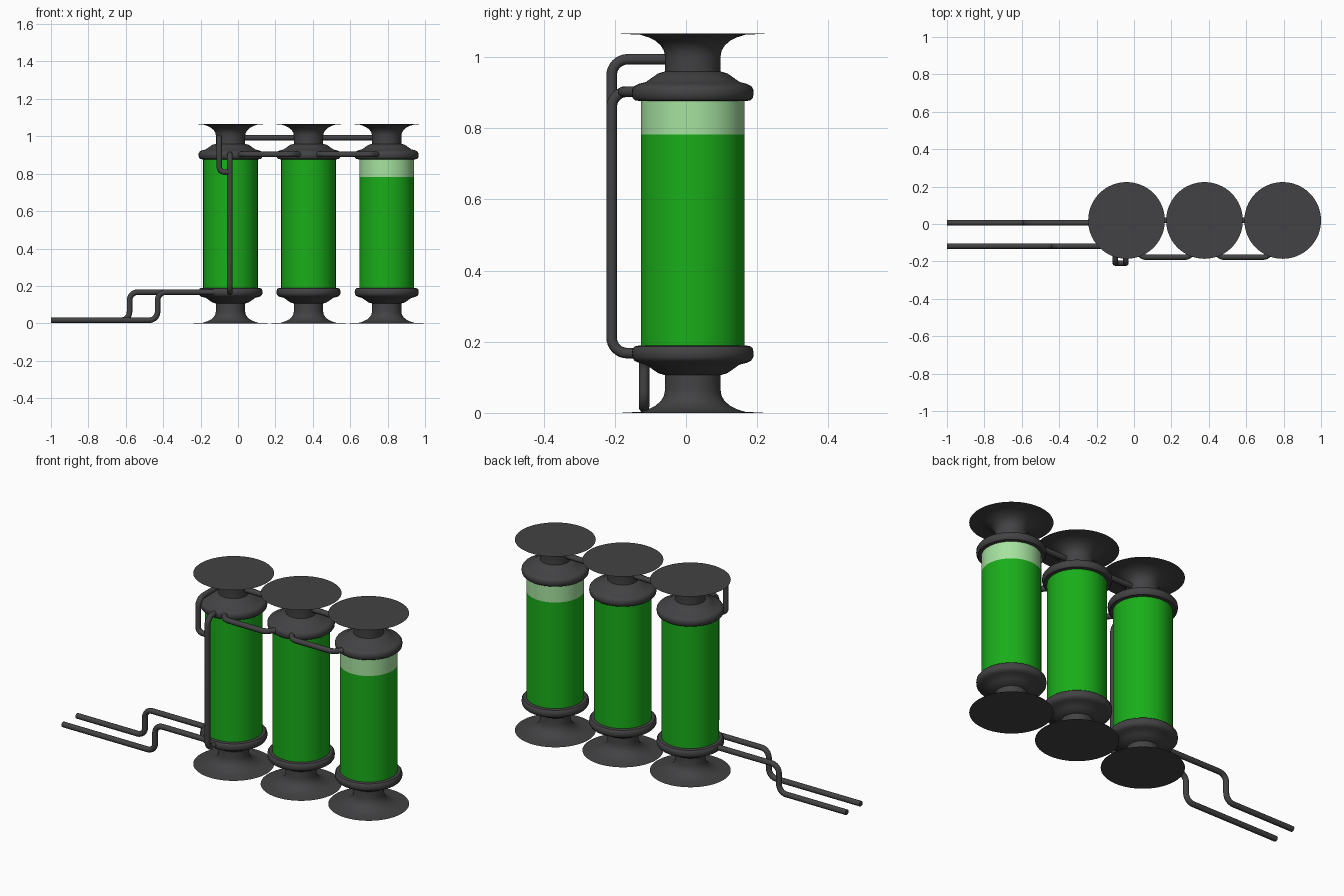
import bpy, bmesh, math
from mathutils import Vector

if "Cube" in bpy.data.objects:
    bpy.data.objects.remove(bpy.data.objects["Cube"])

H = 1.066            # overall height
CY = 0.019           # y of the tank row
TANKS = [-0.04, 0.377, 0.795]


def material(name, rgb):
    m = bpy.data.materials.new(name)
    m.diffuse_color = (*rgb, 1)
    m.use_nodes = True
    m.node_tree.nodes["Principled BSDF"].inputs["Base Color"].default_value = m.diffuse_color
    return m


DARK = material("dark_metal", (0.055, 0.055, 0.058))
GREEN = material("green_liquid", (0.01, 0.42, 0.01))
PALE = material("pale_glass", (0.38, 0.76, 0.35))


def finish(ob, mat):
    ob.data.materials.append(mat)
    bpy.ops.object.select_all(action='DESELECT')
    bpy.context.view_layer.objects.active = ob
    ob.select_set(True)
    if ob.type == 'CURVE':
        bpy.ops.object.convert(target='MESH')
    bpy.ops.object.shade_smooth_by_angle(angle=math.radians(35))


def lathe(name, profile, x, mat, segs=64):
    """Spin an (r, z) profile round a tank axis."""
    bm = bmesh.new()
    vs = [bm.verts.new((r, 0, z)) for r, z in profile]
    es = [bm.edges.new(p) for p in zip(vs, vs[1:])]
    bmesh.ops.spin(bm, geom=vs + es, axis=(0, 0, 1), cent=(0, 0, 0),
                   angle=math.tau, steps=segs, use_duplicate=False)
    bmesh.ops.remove_doubles(bm, verts=bm.verts, dist=1e-5)
    bmesh.ops.recalc_face_normals(bm, faces=bm.faces)
    me = bpy.data.meshes.new(name)
    bm.to_mesh(me)
    bm.free()
    ob = bpy.data.objects.new(name, me)
    ob.location = (x, CY, 0)
    bpy.context.collection.objects.link(ob)
    finish(ob, mat)


def pipe(name, corners, bend=0.045, r=0.0148):
    """Round tube through the corners, with filleted bends."""
    c = [Vector(p) for p in corners]
    pts = [c[0]]
    for a, b, d in zip(c, c[1:], c[2:]):
        k = min(bend, (a - b).length * 0.49, (d - b).length * 0.49)
        p, q = b + (a - b).normalized() * k, b + (d - b).normalized() * k
        # rational quadratic gives a near-circular arc
        w = math.cos((b - a).angle(d - b) / 2)
        for i in range(9):
            t = i / 8
            f, g, h = (1 - t) ** 2, 2 * w * t * (1 - t), t * t
            pts.append((p * f + b * g + q * h) / (f + g + h))
    pts.append(c[-1])
    cu = bpy.data.curves.new(name, 'CURVE')
    cu.dimensions = '3D'
    cu.bevel_depth = r
    cu.bevel_resolution = 4
    cu.use_fill_caps = True
    s = cu.splines.new('POLY')
    s.points.add(len(pts) - 1)
    for sp, p in zip(s.points, pts):
        sp.co = (*p, 1)
    ob = bpy.data.objects.new(name, cu)
    bpy.context.collection.objects.link(ob)
    finish(ob, DARK)


# Flared foot, neck and rounded collar; mirrored for the top cap
CAP = [(0, 0), (0.205, 0), (0.147, 0.003), (0.125, 0.010), (0.105, 0.020),
       (0.090, 0.033), (0.081, 0.048), (0.078, 0.065), (0.078, 0.106),
       (0.098, 0.112), (0.115, 0.124), (0.132, 0.136), (0.152, 0.141),
       (0.164, 0.147), (0.170, 0.156), (0.171, 0.168), (0.169, 0.180),
       (0.163, 0.187), (0.152, 0.189), (0, 0.189)]

for n, x in enumerate(TANKS, 1):
    lathe(f"tank_base_{n}", CAP, x, DARK)
    lathe(f"tank_cap_{n}", [(r, H - z) for r, z in CAP], x, DARK)
    level = 0.782 if n == 3 else 0.885
    lathe(f"liquid_column_{n}", [(0, 0.18), (0.146, 0.18), (0.146, level), (0, level)], x, GREEN)
    if n == 3:
        lathe("empty_glass", [(0, level), (0.146, level), (0.146, 0.885), (0, 0.885)], x, PALE)

# Pipes linking neighbouring tanks: necks at the centre, collars at the front
for n, (a, b) in enumerate(zip(TANKS, TANKS[1:]), 1):
    pipe(f"neck_link_{n}", [(a, CY, 0.993), (b, CY, 0.993)])
    pipe(f"collar_link_{n}", [(a + 0.03, -0.11, 0.903), (a + 0.085, -0.177, 0.903),
                              (b - 0.085, -0.177, 0.903), (b - 0.03, -0.11, 0.903)], 0.02)

# Supply pipes stepping up from the floor to the first tank
for name, y, xs, xe in (("back_supply_pipe", 0.007, -0.58, -0.18),
                        ("front_supply_pipe", -0.118, -0.43, -0.10)):
    pipe(name, [(-1, y, 0.0165), (xs, y, 0.0165), (xs, y, 0.167), (xe, y, 0.167)])

# Riser on the front of the first tank and its branch from the neck
pipe("riser_pipe", [(-0.043, -0.12, 0.168), (-0.043, -0.209, 0.168),
                    (-0.043, -0.209, 0.903), (-0.043, -0.12, 0.903)])
pipe("neck_branch_pipe", [(-0.1, 0.01, 0.994), (-0.1, -0.209, 0.994),
                          (-0.1, -0.209, 0.808), (-0.043, -0.209, 0.808)])
